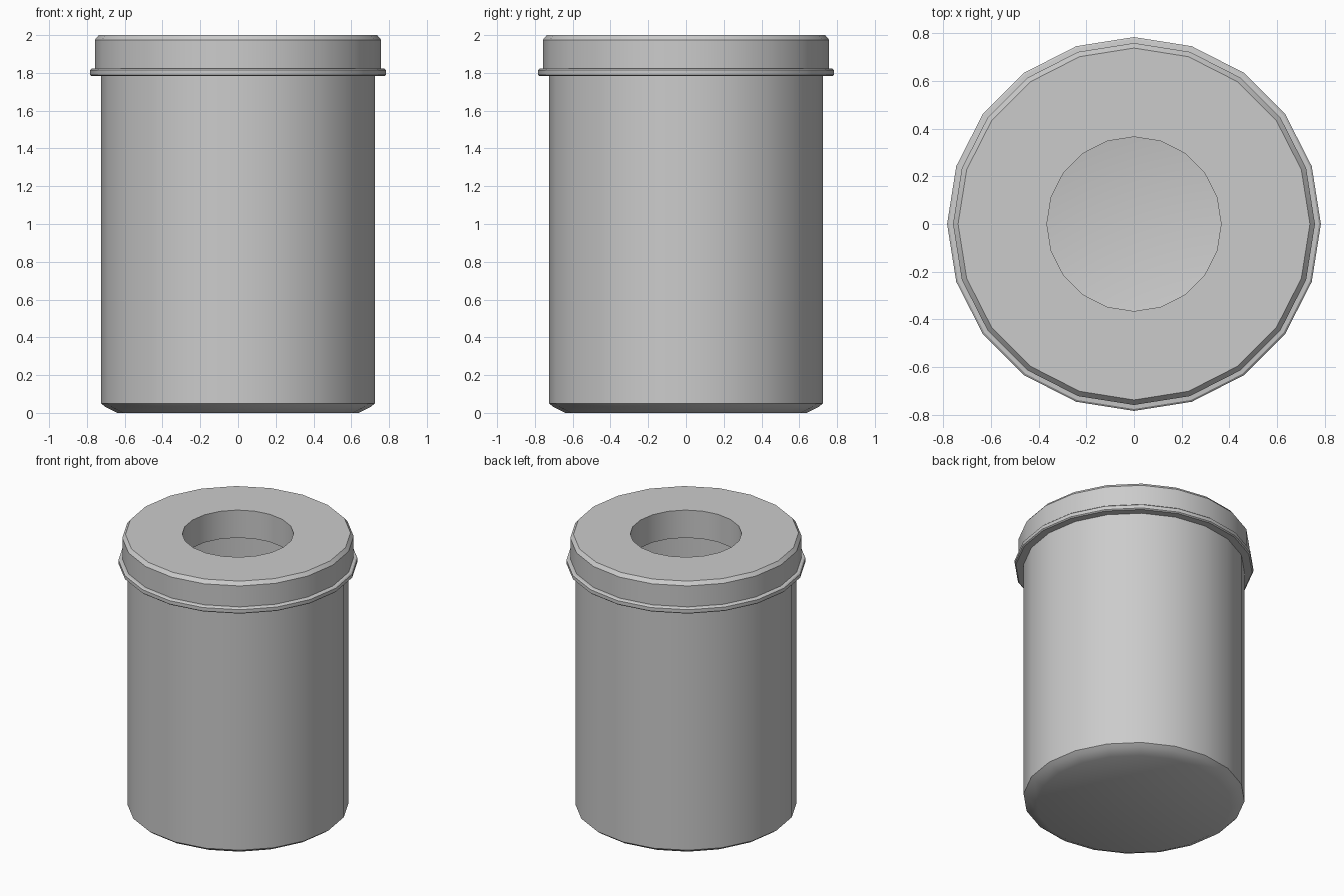
import bpy, bmesh
from math import cos, sin, tau, radians

if "Cube" in bpy.data.objects:
    bpy.data.objects.remove(bpy.data.objects["Cube"])

SIDES = 20


def lathe(name, profile, closed=False):
    """Revolve (radius, z) points around z; radius 0 becomes a single pole."""
    bm = bmesh.new()
    rings = []
    for r, z in profile:
        if r == 0:
            rings.append([bm.verts.new((0, 0, z))] * SIDES)
        else:
            rings.append([bm.verts.new((r * cos(tau * i / SIDES), r * sin(tau * i / SIDES), z))
                          for i in range(SIDES)])
    pairs = list(zip(rings, rings[1:]))
    if closed:
        pairs.append((rings[-1], rings[0]))
    for a, b in pairs:
        for i in range(SIDES):
            j = (i + 1) % SIDES
            bm.faces.new(list(dict.fromkeys((a[i], a[j], b[j], b[i]))))
    bmesh.ops.recalc_face_normals(bm, faces=bm.faces)
    mesh = bpy.data.meshes.new(name)
    bm.to_mesh(mesh)
    bm.free()
    obj = bpy.data.objects.new(name, mesh)
    bpy.context.collection.objects.link(obj)
    bpy.ops.object.select_all(action='DESELECT')
    obj.select_set(True)
    bpy.context.view_layer.objects.active = obj
    bpy.ops.object.shade_smooth_by_angle(angle=radians(32))
    return obj


# Hollow bin body with a chamfered foot
lathe("bin_body", [(0, 0), (0.64, 0), (0.70, 0.03), (0.725, 0.05), (0.725, 1.80),
                   (0.71, 1.80), (0.71, 0.055), (0.63, 0.015), (0, 0.015)])

# Ring lid with a round opening through it
lathe("lid", [(0.365, 1.80), (0.365, 2.0), (0.737, 2.0), (0.758, 1.975),
              (0.758, 1.80)], closed=True)

# Rolled bead around the lid's lower edge
lathe("lid_bead", [(0.72, 1.783), (0.775, 1.783), (0.783, 1.79), (0.783, 1.815),
                   (0.775, 1.822), (0.75, 1.825)], closed=True)
